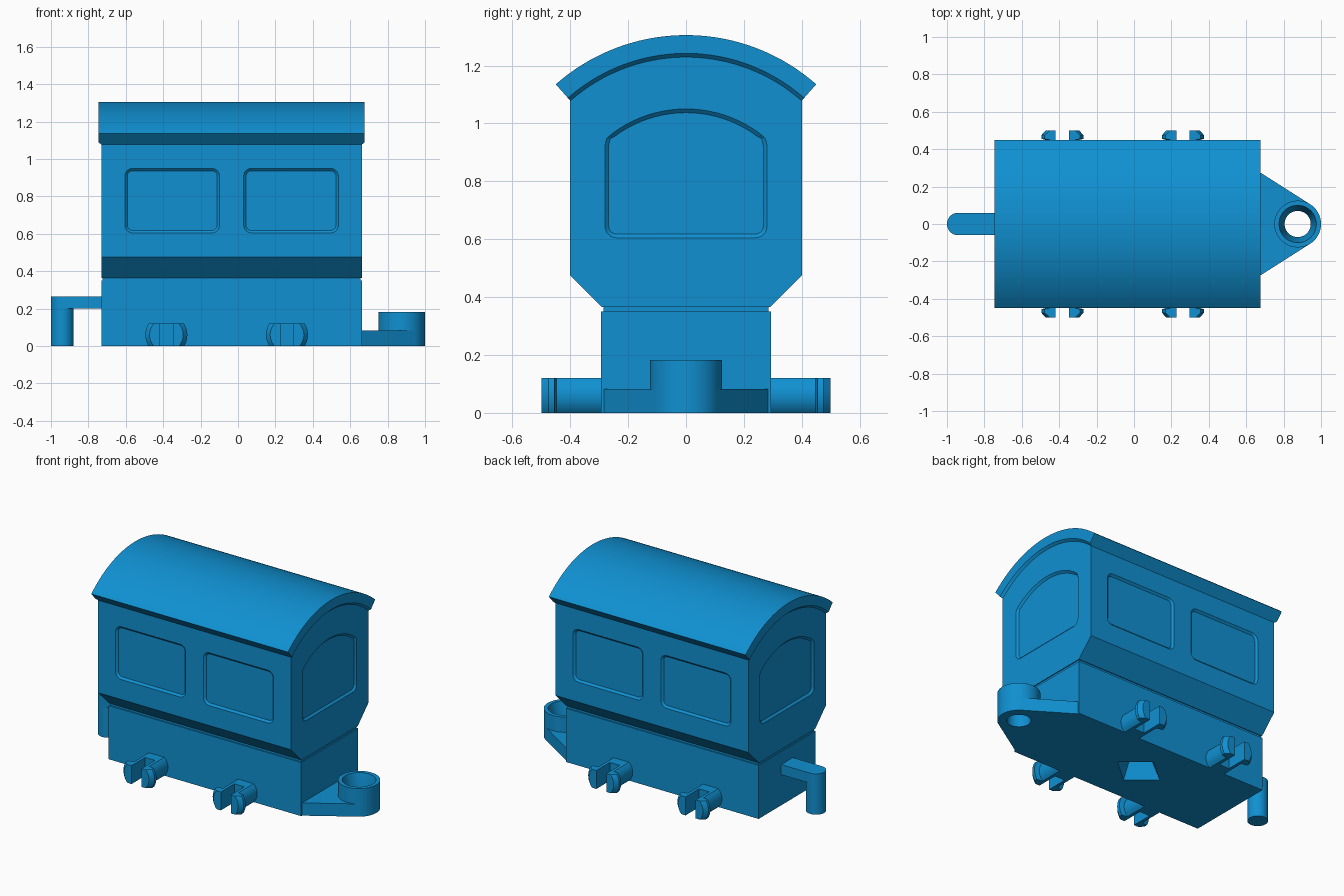
import bpy, bmesh, math

if "Cube" in bpy.data.objects:
    bpy.data.objects.remove(bpy.data.objects["Cube"])

blue = bpy.data.materials.new("wagon_blue")
blue.diffuse_color = (0.005, 0.28, 0.64, 1)
blue.use_nodes = True
blue.node_tree.nodes["Principled BSDF"].inputs["Base Color"].default_value = blue.diffuse_color


def finish(name, bm):
    bmesh.ops.recalc_face_normals(bm, faces=bm.faces[:])
    me = bpy.data.meshes.new(name)
    bm.to_mesh(me)
    bm.free()
    me.materials.append(blue)
    ob = bpy.data.objects.new(name, me)
    bpy.context.collection.objects.link(ob)
    return ob


def loft(name, rings):
    """Solid through a row of matching rings, capped at both ends."""
    bm = bmesh.new()
    vs = [[bm.verts.new(p) for p in ring] for ring in rings]
    n = len(vs[0])
    for a, b in zip(vs, vs[1:]):
        for i in range(n):
            j = (i + 1) % n
            bm.faces.new((a[i], a[j], b[j], b[i]))
    bm.faces.new(vs[0][::-1])
    bm.faces.new(vs[-1])
    return finish(name, bm)


def select(ob):
    bpy.ops.object.select_all(action='DESELECT')
    ob.select_set(True)
    bpy.context.view_layer.objects.active = ob


def cut(ob, cutter):
    select(ob)
    mod = ob.modifiers.new("cut", 'BOOLEAN')
    mod.operation = 'DIFFERENCE'
    mod.solver = 'EXACT'
    mod.object = cutter
    bpy.ops.object.modifier_apply(modifier=mod.name)
    bpy.data.objects.remove(cutter)


def arc(cx, cy, r, a0, a1, n):
    return [(cx + r * math.cos(math.radians(a0 + (a1 - a0) * i / n)),
             cy + r * math.sin(math.radians(a0 + (a1 - a0) * i / n))) for i in range(n + 1)]


def box(name, x0, x1, hy, z0, z1):
    ring = [(x0, -hy), (x1, -hy), (x1, hy), (x0, hy)]
    return loft(name, [[(x, y, z) for x, y in ring] for z in (z0, z1)])


X0, X1 = -0.73, 0.662      # body ends
AXIS = 0.625               # height of the roof arc centre

# chassis with a tapered socket underneath
chassis = box("chassis", X0, X1, 0.293, 0, 0.35)
cut(chassis, loft("socket_cutter", [
    [(-0.035 + r * c, 0.85 * r * s, z) for c, s in ((1, 0), (0, 1), (-1, 0), (0, -1))]
    for z, r in ((-0.02, 0.16), (0, 0.16), (0.16, 0.07))]))
neck = box("neck", X0 + 0.006, X1 - 0.006, 0.285, 0.34, 0.375)

# cabin with flared bottom and arched top
a = math.degrees(math.acos(0.4 / 0.61))
profile = [(-0.4, 0.475), (-0.29, 0.365), (0.29, 0.365), (0.4, 0.475)] + arc(0, AXIS, 0.61, a, 180 - a, 32)
cabin = loft("cabin", [[(x, y, z) for y, z in profile] for x in (X0, X1)])


def side_window(x0, x1, d):
    z0, z1, r = 0.605, 0.95, 0.042
    pts = []
    for cx, cz, a0 in ((x1 - r, z1 - r, 0), (x0 + r, z1 - r, 90), (x0 + r, z0 + r, 180), (x1 - r, z0 + r, 270)):
        pts += arc(cx, cz, r - d, a0, a0 + 90, 6)
    return pts


def end_window(d):
    r = 0.04
    return (arc(-0.28 + r, 0.605 + r, r - d, 180, 270, 6) + arc(0.28 - r, 0.605 + r, r - d, 270, 360, 6)
            + [(0.28 - d, 0.925), (0.274 - d, 0.948)] + arc(0, AXIS, 0.425 - d, 53, 127, 24)
            + [(-0.274 + d, 0.948), (-0.28 + d, 0.925)])


# recessed windows with sloping rims on all four sides
STEPS = ((0.03, 0), (0, 0), (-0.012, 0.013))
for s in (-1, 1):
    for x0, x1 in ((-0.605, -0.098), (0.03, 0.537)):
        cut(cabin, loft("window_cutter", [
            [(u, s * (0.4 + o), v) for u, v in side_window(x0, x1, d)] for o, d in STEPS]))
    end = X1 if s > 0 else X0
    cut(cabin, loft("window_cutter", [
        [(end + s * o, u, v) for u, v in end_window(d)] for o, d in STEPS]))

# curved roof, its section swept round the arc
section = [(-0.745, 0.68), (0.676, 0.68), (0.676, 0.617), (X1 - 0.002, 0.602), (X0 + 0.002, 0.602), (-0.745, 0.617)]
sweep = [math.radians(-41.4 + 82.8 * i / 48) for i in range(49)]
roof = loft("roof", [[(x, r * math.sin(t), AXIS + r * math.cos(t)) for x, r in section] for t in sweep])

# coupling hook: arm with rounded end, and post
arm_ring = [(X0 + 0.01, -0.06), (X0 + 0.01, 0.06)] + arc(-0.94, 0, 0.06, 90, 270, 24)
hook_arm = loft("hook_arm", [[(x, y, z) for x, y in arm_ring] for z in (0.2, 0.266)])
post_ring = arc(-0.94, 0, 0.06, 0, 360, 48)[:-1]
hook_post = loft("hook_post", [[(x, y, z) for x, y in post_ring] for z in (0, 0.21)])

# coupling eye: plate tangent to a ring, with a tapered hole
CX, R = 0.875, 0.125
dx, dy = X1 - CX, 0.285
t = math.degrees(math.atan2(dy, dx) - math.acos(R / math.hypot(dx, dy)))
plate_ring = [(X1 - 0.01, 0.29), (X1 - 0.01, -0.29)] + arc(CX, 0, R, -t, t, 32)
eye_plate = loft("eye_plate", [[(x, y, z) for x, y in plate_ring] for z in (0, 0.083)])
eye_ring = loft("eye_ring", [[(x, y, z) for x, y in arc(CX, 0, R, 0, 360, 64)[:-1]] for z in (0, 0.183)])
for ob in (eye_plate, eye_ring):
    cut(ob, loft("hole_cutter", [
        [(x, y, z) for x, y in arc(CX, 0, r, 0, 360, 48)[:-1]]
        for z, r in ((-0.02, 0.07), (0.05, 0.07), (0.183, 0.1), (0.2, 0.1))]))


# split snap-fit axle stubs with lipped ends
def prong_ring(cx, y, r, side, inner):
    zs = [-0.06 + 0.12 * i / 12 for i in range(13)]
    pts = [(cx + side * math.sqrt(r * r - z * z), y, z + 0.06) for z in zs]
    return pts + [(cx + side * inner, y, 0.12), (cx + side * inner, y, 0)]


axles = []
for cx in (-0.383, 0.262):
    for s in (-1, 1):
        for side in (-1, 1):
            axles.append(loft("axle_prong", [
                prong_ring(cx, s * y, r, side, 0.036)
                for y, r in ((0.28, 0.082), (0.448, 0.082), (0.455, 0.112), (0.475, 0.112), (0.5, 0.09))]))
        axles.append(loft("axle_root", [
            [(cx + x, s * y, z) for x, z in ((-0.04, 0), (0.04, 0), (0.04, 0.12), (-0.04, 0.12))]
            for y in (0.28, 0.36)]))

for ob in [chassis, neck, cabin, roof, hook_arm, hook_post, eye_plate, eye_ring] + axles:
    select(ob)
    bpy.ops.object.shade_smooth_by_angle(angle=math.radians(25))
